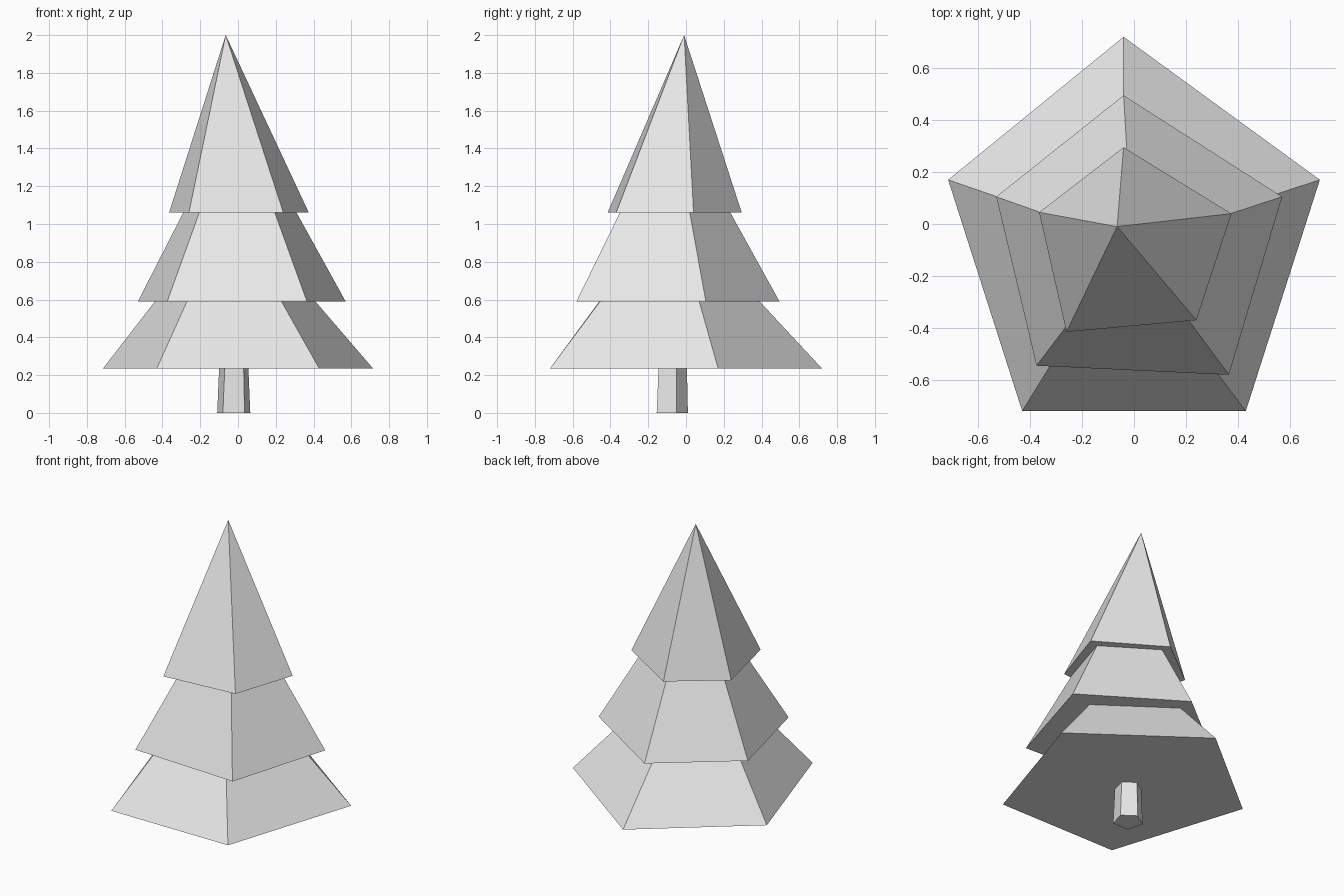
import bpy
import bmesh

# Remove only the default cube
default_cube = bpy.data.objects.get("Cube")
if default_cube:
    bpy.data.objects.remove(default_cube, do_unlink=True)


def make_material(name, colour):
    material = bpy.data.materials.new(name)
    material.use_nodes = True
    material.diffuse_color = colour
    shader = material.node_tree.nodes["Principled BSDF"]
    shader.inputs["Base Color"].default_value = colour
    return material


light_grey = make_material("light_grey", (0.8, 0.8, 0.8, 1))


def loft(name, bottom, bottom_z, top, top_z):
    """Join two five-sided rings, or a ring and a single apex point, with flat sides."""
    mesh_builder = bmesh.new()
    lower = [mesh_builder.verts.new((x, y, bottom_z)) for x, y in bottom]
    upper = [mesh_builder.verts.new((x, y, top_z)) for x, y in top]
    mesh_builder.faces.new(list(reversed(lower)))
    count = len(lower)
    for i in range(count):
        following = (i + 1) % count
        if len(upper) == 1:
            corners = [lower[i], lower[following], upper[0]]
        else:
            corners = [lower[i], lower[following], upper[following], upper[i]]
        mesh_builder.faces.new(corners)
    mesh = bpy.data.meshes.new(name)
    mesh_builder.normal_update()
    mesh_builder.to_mesh(mesh)
    mesh_builder.free()
    mesh.materials.append(light_grey)
    part = bpy.data.objects.new(name, mesh)
    bpy.context.collection.objects.link(part)
    return part


# Heights where each tier of branches begins, and the tip
low_z, middle_z, high_z, tip_z = 0.235, 0.59, 1.06, 2.0

# Rings run counter-clockwise: back, left, front left, front right, right
def ring(back, left_back, left_front, right_front, right_back):
    return [back, right_back, right_front, left_front, left_back]


# Trunk, slightly narrower at the top
loft("trunk",
     ring((-.02, .01), (.065, -.05), (.035, -.155), (-.08, -.155), (-.11, -.05)), 0,
     ring((-.02, .005), (.055, -.05), (.03, -.145), (-.07, -.145), (-.1, -.05)), low_z)

# Wide bottom tier
loft("lower_branches",
     ring((-.04, .72), (.715, .17), (.43, -.72), (-.43, -.72), (-.715, .17)), low_z,
     ring((-.04, .39), (.41, .07), (.23, -.455), (-.27, -.46), (-.44, .075)), middle_z)

# Middle tier
loft("middle_branches",
     ring((-.04, .495), (.57, .105), (.365, -.58), (-.375, -.545), (-.53, .105)), middle_z,
     ring((-.025, .235), (.31, .02), (.195, -.35), (-.205, -.32), (-.29, .02)), high_z)

# Pointed top tier with an off-centre tip
loft("top_branches",
     ring((-.04, .295), (.375, .04), (.24, -.37), (-.26, -.415), (-.365, .045)), high_z,
     [(-.065, -.01)], tip_z)
